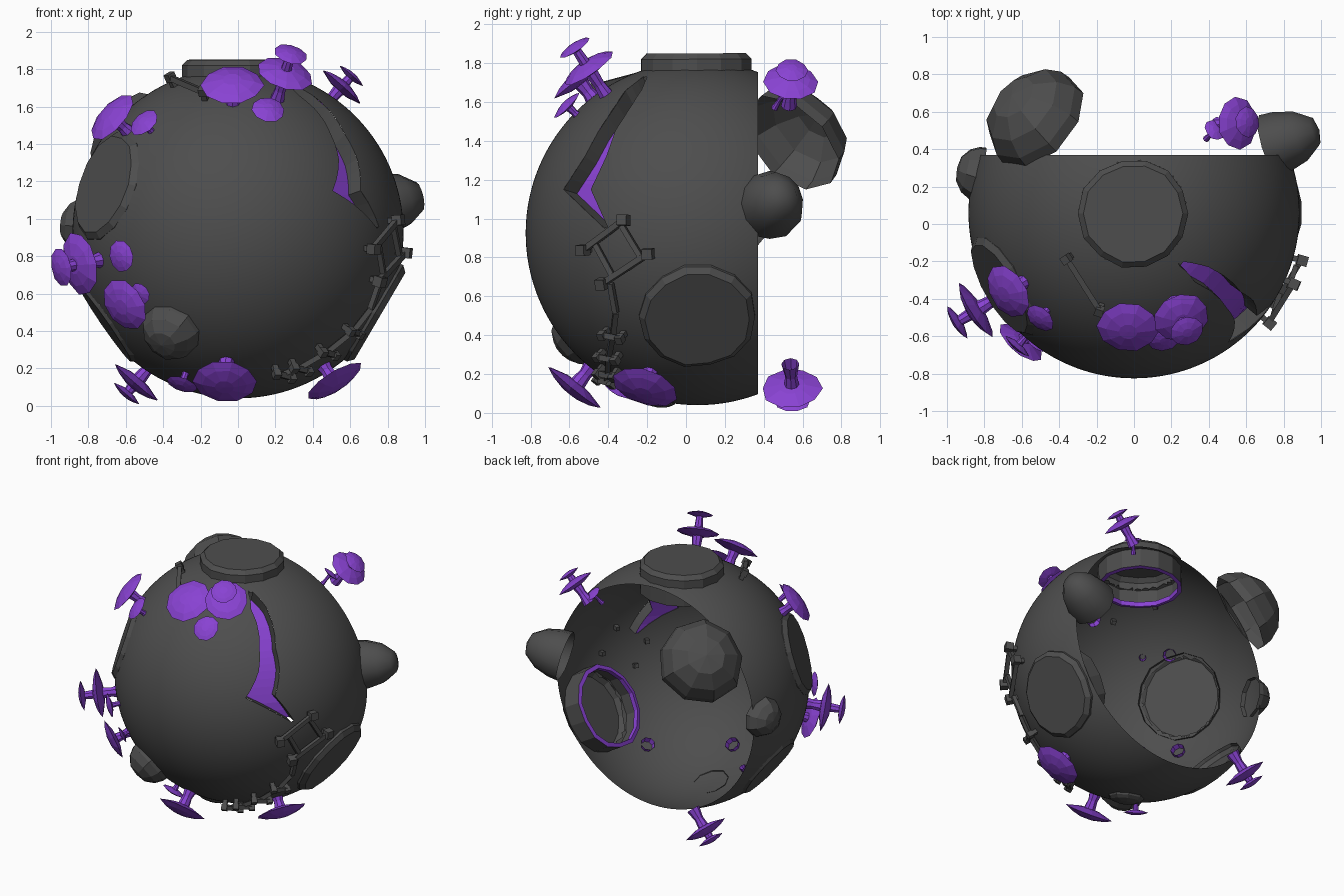
import bpy, bmesh, math, random
from mathutils import Vector, Matrix

if "Cube" in bpy.data.objects:
    bpy.data.objects.remove(bpy.data.objects["Cube"])

random.seed(4)
C, R, CUT = Vector((0, .06, .925)), .885, .37


def material(name, col):
    m = bpy.data.materials.new(name)
    m.diffuse_color = (*col, 1)
    m.use_nodes = True
    m.node_tree.nodes["Principled BSDF"].inputs["Base Color"].default_value = m.diffuse_color
    return m


GREY = material("dark_grey", (.075, .075, .075))
PURPLE = material("purple", (.25, .055, .65))


def finish(name, bm, mat, smooth=False, normals=True):
    if normals:
        bmesh.ops.recalc_face_normals(bm, faces=bm.faces)
    me = bpy.data.meshes.new(name)
    bm.to_mesh(me)
    bm.free()
    for p in me.polygons:
        p.use_smooth = smooth
    me.materials.append(mat)
    ob = bpy.data.objects.new(name, me)
    bpy.context.collection.objects.link(ob)
    return ob


def lathe(bm, origin, axis, profile, seg, jitter=0):
    """Revolve (radius, height) points about an axis; zero radius closes to a tip."""
    q = Vector(axis).normalized().to_track_quat('Z', 'Y')
    wob = [1 + random.uniform(-jitter, jitter) for _ in range(seg)]
    rings = []
    for r, h in profile:
        if r == 0:
            rings.append([bm.verts.new(Vector(origin) + q @ Vector((0, 0, h)))])
        else:
            rings.append([bm.verts.new(Vector(origin) + q @ Vector((
                r * wob[i] * math.cos(math.tau * i / seg),
                r * wob[i] * math.sin(math.tau * i / seg), h))) for i in range(seg)])
    for a, b in zip(rings, rings[1:]):
        for i in range(seg):
            j = (i + 1) % seg
            vs = [a[i % len(a)], a[j % len(a)], b[j % len(b)], b[i % len(b)]]
            bm.faces.new(list(dict.fromkeys(vs)))


def on_sphere(p, r=R):
    return C + (Vector(p) - C).normalized() * r


# Crack outline: z, front edge y, rear edge y (x follows the sphere)
KEYS = [(1.73, -.22, -.20), (1.66, -.31, -.23), (1.45, -.45, -.365),
        (1.32, -.52, -.41), (1.15, -.63, -.49), (.95, -.42, -.40)]


def crack_pt(z, y, k=1):
    x = math.sqrt(max(R * R - (y - C.y) ** 2 - (z - C.z) ** 2, 0))
    return C + (Vector((x, y, z)) - C) * k


CRACK = [tuple(u + (v - u) * t / 3 for u, v in zip(a, b))
         for a, b in zip(KEYS, KEYS[1:]) for t in range(3)] + KEYS[-1:]
QUADS = [[crack_pt(a[0], a[1]), crack_pt(a[0], a[2]), crack_pt(b[0], b[2]), crack_pt(b[0], b[1])]
         for a, b in zip(CRACK, CRACK[1:])]


def in_crack(p):
    if p.x < 0 or p.y > -.1 or p.z < .9:
        return False
    for q in QUADS:
        s = [(p - C).dot((u - C).cross(v - C)) > 0 for u, v in zip(q, q[1:] + q[:1])]
        if all(s) or not any(s):
            return True
    return False


# Craters: name, direction, radius, height of cap, inner end, purple rim
CRATERS = [("top_crater", (0, -.005, 1), .295, .925, .70, True),
           ("right_crater", (.75, 0, -.44), .30, .88, .70, True),
           ("left_crater", (-.69, -.39, .25), .30, .865, .81, False),
           ("lower_left_crater", (-.72, -.06, -.5), .27, .865, .81, False)]

# Hollow shell, open at the back, split along the crack edges
bm = bmesh.new()
bmesh.ops.create_icosphere(bm, subdivisions=6, radius=R, matrix=Matrix.Translation(C))
bmesh.ops.bisect_plane(bm, geom=bm.verts[:] + bm.edges[:] + bm.faces[:],
                       plane_co=(0, CUT, 0), plane_no=(0, 1, 0), clear_outer=True)
for q in QUADS:
    for u, v in ((q[0], q[3]), (q[1], q[2])):
        mid, reach = (u + v) / 2, (u - v).length / 2 + .06
        near = [f for f in bm.faces if (f.calc_center_median() - mid).length < reach]
        geom = set(near)
        for f in near:
            geom.update(f.verts)
            geom.update(f.edges)
        bmesh.ops.bisect_plane(bm, geom=list(geom), plane_co=C, plane_no=(u - C).cross(v - C))
doomed = []
for f in bm.faces:
    p = f.calc_center_median()
    d = (p - C).normalized()
    hole = any(d.angle(Vector(c[1])) < math.asin(c[2] * .93 / R) for c in CRATERS)
    if hole or in_crack(p):
        doomed.append(f)
bmesh.ops.delete(bm, geom=doomed, context='FACES')
finish("shell", bm, GREY, smooth=True, normals=False)

# Crater plugs, the deep ones with a purple inner rim
for name, ax, r, cap, inner, rim in CRATERS:
    bm = bmesh.new()
    state = random.getstate()
    lathe(bm, C, ax, [(r, inner), (r, cap - .03), (r * .9, cap), (0, cap)], 14, .03)
    finish(name, bm, GREY)
    if rim:
        random.setstate(state)
        bm = bmesh.new()
        lathe(bm, C, ax, [(r, inner), (r * .9, inner - .005), (r * .9, inner + .03)], 14, .03)
        finish(name + "_rim", bm, PURPLE)


# Crack walls and purple crack bed
def strip(name, cols, mat):
    bm = bmesh.new()
    rows = [[bm.verts.new(p) for p in c] for c in cols]
    for a, b in zip(rows, rows[1:]):
        bm.faces.new((a[0], a[1], b[1], b[0]))
    finish(name, bm, mat)


for side, nm in ((1, "front"), (2, "rear")):
    strip("crack_wall_" + nm, [(crack_pt(c[0], c[side]), crack_pt(c[0], c[side], .89))
                               for c in CRACK], GREY)
strip("crack_bed", [(crack_pt(c[0], c[1], .9), crack_pt(c[0], c[2], .9)) for c in CRACK], PURPLE)

# Rounded lumps: name, base centre, axis, base radius, height, sides
LUMPS = [("back_boulder", (-.50, .54, 1.39), (-.58, .55, .55), .295, .26, 9),
         ("right_horn", (.72, .42, 1.06), (.87, .27, .2), .175, .29, 12),
         ("left_lump", (-.82, .27, .96), (-.95, .22, .05), .145, .13, 9),
         ("front_lump", (-.35, -.53, .41), (-.38, -.66, -.55), .17, .15, 10),
         ("bottom_lump", (-.08, -.18, .09), (-.1, -.27, -.85), .13, .05, 9)]
for name, base, ax, r, h, seg in LUMPS:
    bm = bmesh.new()
    lathe(bm, base, ax, [(r, 0), (r * .97, h * .25), (r * .8, h * .62), (r * .45, h * .92), (0, h)],
          seg, .04)
    finish(name, bm, GREY, smooth=seg == 12)

# Mushrooms: cap centre, cap radius, second tier height, optional axis
MUSHROOMS = [((-.03, -.55, 1.71), .165, 0), ((.25, -.50, 1.77), .15, .13),
             ((.16, -.61, 1.58), .09, 0), ((.55, .54, 1.70), .14, .08, (.55, .05, .62)),
             ((.43, .50, 1.64), .06, 0), ((-.67, -.36, 1.54), .155, 0),
             ((-.50, -.50, 1.51), .085, 0), ((-.84, -.46, .76), .17, .12),
             ((-.62, -.65, .80), .085, 0), ((-.60, -.63, .54), .145, 0),
             ((-.52, -.64, .60), .06, 0), ((-.54, .545, .13), .155, .08, (-.6, .05, -.7)),
             ((.51, -.21, .135), .17, 0), ((-.07, -.57, .135), .17, 0),
             ((-.30, -.34, .12), .085, 0)]
for i, (p, r, tier, *axis) in enumerate(MUSHROOMS):
    p = Vector(p)
    ax = Vector(axis[0]) if axis else p - C
    base = -.16 if axis else R - .04 - (p - C).length
    bm = bmesh.new()
    s = r * .2
    lathe(bm, p, ax, [(s * 1.5, base), (s, base * .5), (s * 1.3, 0)], 8)
    caps = [(r, 0)]
    if tier:
        lathe(bm, p, ax, [(s, .03), (s * .8, tier)], 8)
        caps.append((r * .6, tier))
    for cr, h in caps:
        lathe(bm, p, ax, [(0, h - cr * .16), (cr * .45, h - cr * .12), (cr, h + .005),
                          (cr * .7, h + cr * .17), (cr * .3, h + cr * .27), (0, h + cr * .28)],
              10, .04)
    finish("mushroom_%d" % i, bm, PURPLE)


# Metal stitches: bars with end knobs lying on the shell
def bar(bm, a, b, w=.03):
    a, b = Vector(a), Vector(b)
    q = (b - a).to_track_quat('X', 'Z').to_matrix().to_4x4()
    m = Matrix.Translation((a + b) / 2) @ q @ Matrix.Diagonal(((b - a).length, w, w, 1))
    bmesh.ops.create_cube(bm, size=1, matrix=m)


def staple(bm, a, b, k=.055, leg=.09):
    a, b = on_sphere(a, R + .05), on_sphere(b, R + .05)
    bar(bm, a, b)
    for p in (a, b):
        n = (p - C).normalized()
        bar(bm, p - n * leg, p)
        bar(bm, p - n * k * .4, p + n * k * .6, k)


def rail(bm, a, b):
    bar(bm, on_sphere(a, R + .035), on_sphere(b, R + .035), .028)


bm = bmesh.new()
staple(bm, (.70, -.51, .84), (.83, -.31, .99))
staple(bm, (.74, -.42, .67), (.88, -.19, .82))
rail(bm, (.73, -.46, .88), (.77, -.37, .70))
rail(bm, (.82, -.33, .97), (.86, -.23, .80))
finish("side_ladder", bm, GREY)

bm = bmesh.new()
steps = [(.78, -.40, .66), (.74, -.38, .50), (.65, -.40, .37),
         (.50, -.42, .26), (.36, -.44, .15), (.27, -.46, .09)]
for a, b in zip(steps, steps[1:]):
    rail(bm, a, b)
for x, y, z in steps[2:]:
    staple(bm, (x - .05, y - .03, z + .03), (x + .05, y + .03, z - .03), .04, .05)
finish("lower_seam", bm, GREY)

bm = bmesh.new()
staple(bm, (-.35, -.18, 1.73), (-.18, -.45, 1.66), .045)
finish("top_stitch", bm, GREY)
